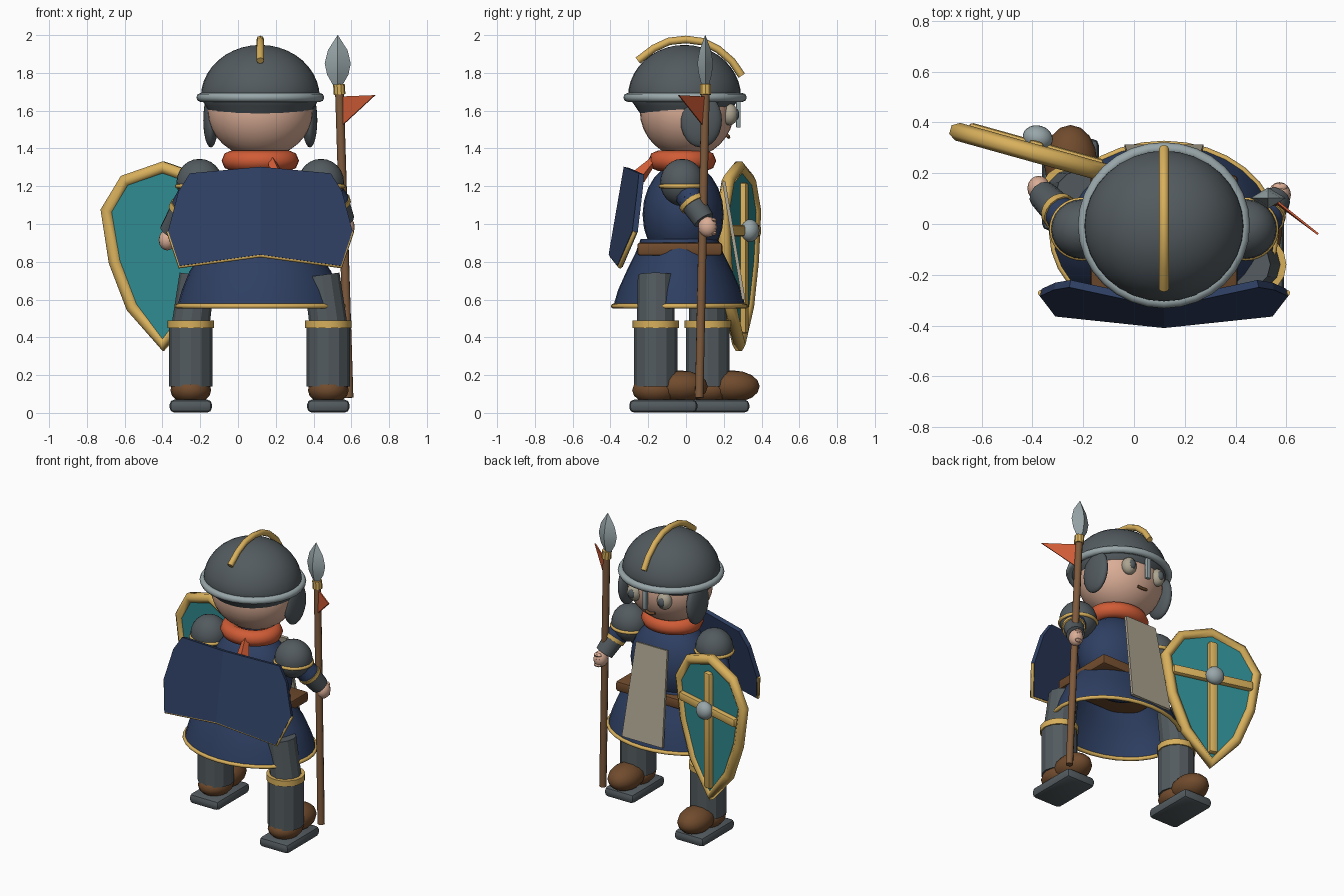
import bpy, bmesh, math
from mathutils import Vector

old = bpy.data.objects.get("Cube")
if old:
    bpy.data.objects.remove(old, do_unlink=True)

CX = 0.118  # body centre line


def material(name, *rgb):
    lin = [((c / 255 + 0.055) / 1.055) ** 2.4 for c in rgb] + [1]
    m = bpy.data.materials.new(name)
    m.use_nodes = True
    m.diffuse_color = lin
    m.node_tree.nodes["Principled BSDF"].inputs["Base Color"].default_value = lin
    return m


DARK = material("dark steel", 83, 91, 95)
STEEL = material("light steel", 152, 166, 169)
GOLD = material("gold", 216, 176, 92)
NAVY = material("navy cloth", 46, 63, 98)
TEAL = material("teal paint", 46, 138, 144)
RED = material("red cloth", 208, 92, 54)
SKIN = material("skin", 218, 173, 150)
BROWN = material("brown leather", 112, 75, 45)
WOOD = material("wood", 126, 90, 60)
BEIGE = material("beige cloth", 172, 164, 145)


def finish(name, bm, mat, angle=40):
    bmesh.ops.recalc_face_normals(bm, faces=bm.faces)
    me = bpy.data.meshes.new(name)
    bm.to_mesh(me)
    bm.free()
    me.materials.append(mat)
    for p in me.polygons:
        p.use_smooth = angle > 0
    me.set_sharp_from_angle(angle=math.radians(angle))
    ob = bpy.data.objects.new(name, me)
    bpy.context.collection.objects.link(ob)
    return ob


def ball(name, loc, size, mat, seg=24):
    bm = bmesh.new()
    bmesh.ops.create_uvsphere(bm, u_segments=seg, v_segments=seg // 2, radius=1)
    bmesh.ops.scale(bm, vec=size, verts=bm.verts)
    ob = finish(name, bm, mat)
    ob.location = loc
    return ob


def rod(name, a, b, r1, r2, mat, sides=12, angle=40):
    a, b = Vector(a), Vector(b)
    bm = bmesh.new()
    bmesh.ops.create_cone(bm, cap_ends=True, segments=sides, radius1=r1, radius2=r2, depth=(b - a).length)
    ob = finish(name, bm, mat, angle)
    ob.location = (a + b) / 2
    ob.rotation_euler = (b - a).to_track_quat("Z", "Y").to_euler()
    return ob


def box(name, loc, half, mat, bevel=0.0):
    bm = bmesh.new()
    bmesh.ops.create_cube(bm, size=2)
    bmesh.ops.scale(bm, vec=half, verts=bm.verts)
    if bevel:
        bmesh.ops.bevel(bm, geom=bm.edges[:], offset=bevel, segments=2, affect="EDGES", profile=0.5)
    ob = finish(name, bm, mat)
    ob.location = loc
    return ob


def tube(name, pts, r, mat, cyclic=False, res=2):
    cu = bpy.data.curves.new(name, "CURVE")
    cu.dimensions = "3D"
    cu.bevel_depth, cu.bevel_resolution, cu.use_fill_caps = r, res, True
    sp = cu.splines.new("POLY")
    sp.points.add(len(pts) - 1)
    for p, co in zip(sp.points, pts):
        p.co = (*co, 1)
    sp.use_cyclic_u = cyclic
    cu.materials.append(mat)
    ob = bpy.data.objects.new(name, cu)
    bpy.context.collection.objects.link(ob)
    return ob


def ring(name, loc, rx, ry, r, mat, n=32):
    turns = [math.tau * i / n for i in range(n)]
    return tube(name, [(loc[0] + rx * math.cos(t), loc[1] + ry * math.sin(t), loc[2]) for t in turns], r, mat, True)


def plate(name, polys, thick, mat):
    """Thin sheet from polygons, thickened around its middle."""
    bm = bmesh.new()
    for poly in polys:
        bm.faces.new([bm.verts.new(p) for p in poly])
    bmesh.ops.remove_doubles(bm, verts=bm.verts, dist=0.0001)
    ob = finish(name, bm, mat, 0)
    mod = ob.modifiers.new("thickness", "SOLIDIFY")
    mod.thickness, mod.offset = thick, 0
    return ob


def lathe(name, loc, rows, mat, n=32):
    """Stack of elliptical rings, each given as (rx, ry, z); open at the bottom."""
    bm = bmesh.new()
    loops = [[bm.verts.new((rx * math.cos(math.tau * i / n), ry * math.sin(math.tau * i / n), z))
              for i in range(n)] for rx, ry, z in rows]
    for lo, hi in zip(loops, loops[1:]):
        for i in range(n):
            j = (i + 1) % n
            bm.faces.new((lo[i], lo[j], hi[j], hi[i]))
    ob = finish(name, bm, mat)
    ob.location = loc
    return ob


# Legs and boots, one stepping forward
for side, x, y in (("right", 0.478, -0.16), ("left", -0.25, 0.115)):
    inward = -0.035 if x > 0 else 0.035
    box(side + "_sole", (x, y + 0.04, 0.036), (0.112, 0.18, 0.034), DARK, 0.025)
    ball(side + "_boot_heel", (x, y, 0.12), (0.108, 0.125, 0.075), BROWN, 16)
    ball(side + "_boot_toe", (x, y + 0.13, 0.14), (0.105, 0.145, 0.085), BROWN, 16)
    rod(side + "_greave", (x, y, 0.14), (x, y, 0.47), 0.115, 0.115, DARK, 12, 20)
    rod(side + "_knee_band", (x, y, 0.45), (x, y, 0.49), 0.122, 0.122, GOLD, 16)
    rod(side + "_thigh", (x, y, 0.47), (x + inward, y, 0.73), 0.1, 0.095, DARK, 12, 20)

# Tunic, skirt and belt
ball("torso", (CX, -0.015, 1.05), (0.28, 0.215, 0.28), NAVY)
lathe("skirt", (CX, -0.035, 0), [(0.44, 0.35, 0.565), (0.415, 0.325, 0.65), (0.375, 0.28, 0.75),
                                 (0.31, 0.235, 0.84), (0.26, 0.205, 0.92)], NAVY)
ring("skirt_hem", (CX, -0.035, 0.565), 0.44, 0.35, 0.013, GOLD)
box("belt", (CX, -0.033, 0.867), (0.29, 0.225, 0.035), BROWN, 0.015)
plate("front_tabard", [[(CX - 0.12, 0.2, 1.225), (CX + 0.12, 0.2, 1.225),
                        (CX + 0.155, 0.305, 0.6), (CX - 0.155, 0.305, 0.6)]], 0.018, BEIGE)

# Folded cape with trimmed lower edge
mid_top, mid_low = (CX, -0.315, 1.3), (CX, -0.395, 0.835)
edges = []
for s in (1, -1):
    edges.append([(CX + s * dx, y, z) for dx, y, z in
                  ((0.37, -0.235, 1.265), (0.43, -0.245, 1.17), (0.485, -0.27, 0.96), (0.425, -0.35, 0.775))])
plate("cape", [[mid_top, e[0], e[1], e[2], e[3], mid_low] for e in edges], 0.03, NAVY)
tube("cape_trim", [edges[0][2], edges[0][3], mid_low, edges[1][3], edges[1][2]], 0.012, GOLD)

# Scarf with a short tail
ring("scarf", (CX, -0.02, 1.335), 0.15, 0.125, 0.055, RED)
rod("scarf_tail", (CX + 0.06, -0.17, 1.34), (CX + 0.09, -0.25, 1.25), 0.02, 0.042, RED, 4, 0)

# Head and face
ball("head", (CX, 0.005, 1.6), (0.28, 0.25, 0.25), SKIN, 32)
for s, side in ((1, "right"), (-1, "left")):
    ball(side + "_eye", (CX + s * 0.115, 0.23, 1.58), (0.05, 0.045, 0.058), BEIGE, 16)
    ball(side + "_pupil", (CX + s * 0.115, 0.262, 1.58), (0.026, 0.02, 0.033), DARK, 12)
    ball(side + "_ear_guard", (CX + s * 0.262, 0.08, 1.55), (0.04, 0.11, 0.145), DARK)
tube("mouth", [(CX - 0.035, 0.22, 1.468), (CX, 0.226, 1.46), (CX + 0.035, 0.22, 1.468)], 0.009, BROWN)

# Helmet: dome, rim, crest, nose guard
dome = [(0.262, 0.235, 1.585), (0.29, 0.262, 1.625), (0.315, 0.295, 1.67)]
dome += [(0.315 * math.cos(t), 0.3 * math.cos(t), 1.67 + 0.278 * math.sin(t))
         for t in (math.pi / 2 * k / 10 for k in range(1, 11))]
dome[-1] = (0.001, 0.001, 1.948)
lathe("helmet", (CX, -0.008, 0), dome, DARK)
ring("helmet_rim", (CX, -0.005, 1.67), 0.315, 0.303, 0.024, STEEL)
crest = [(-0.255, 1.865), (-0.17, 1.93), (-0.09, 1.967), (0, 1.977), (0.09, 1.965),
         (0.17, 1.925), (0.245, 1.86), (0.295, 1.785)]
tube("helmet_crest", [(CX, y, z) for y, z in crest], 0.02, GOLD)
box("nose_guard", (CX, 0.277, 1.59), (0.016, 0.012, 0.08), STEEL, 0.005)

# Arms: shoulder, elbow, wrist, hand
arms = {"right": ((0.44, -0.02, 1.22), (0.52, 0.03, 1.12), (0.56, 0.095, 1.02), (0.573, 0.115, 0.985)),
        "left": ((-0.204, -0.02, 1.22), (-0.285, 0.04, 1.09), (-0.36, 0.115, 0.96), (-0.375, 0.14, 0.915))}
for side, (shoulder, elbow, wrist, hand) in arms.items():
    ball(side + "_pauldron", shoulder, (0.122, 0.117, 0.125), DARK)
    ring(side + "_pauldron_band", (shoulder[0], shoulder[1], 1.2), 0.118, 0.113, 0.012, GOLD)
    rod(side + "_upper_arm", shoulder, elbow, 0.08, 0.07, NAVY)
    ball(side + "_elbow", elbow, (0.07, 0.07, 0.07), NAVY, 16)
    rod(side + "_gauntlet", elbow, wrist, 0.068, 0.058, DARK)
    e, w = Vector(elbow), Vector(wrist)
    rod(side + "_gauntlet_band", e, e.lerp(w, 0.2), 0.076, 0.074, GOLD, 16)
    ball(side + "_hand", hand, (0.045, 0.05, 0.055), SKIN, 16)
for k in range(4):
    ball("right_finger", (0.575, 0.145, 1.02 - 0.023 * k), (0.03, 0.018, 0.013), SKIN, 8)

# Spear with leaf blade and pennant
rod("spear_shaft", (0.588, 0.07, 0.08), (0.537, 0.103, 1.7), 0.023, 0.023, WOOD, 10)
rod("spear_collar", (0.538, 0.103, 1.685), (0.534, 0.103, 1.74), 0.031, 0.031, GOLD, 10, 20)
blade = lathe("spear_blade", (0.528, 0.102, 0),
              [(0.022, 0.018, 1.73), (0.056, 0.034, 1.79), (0.069, 0.042, 1.85),
               (0.052, 0.03, 1.92), (0.001, 0.001, 2.0)], STEEL, 4)
plate("pennant", [[(0.55, 0.1, 1.675), (0.725, -0.04, 1.682), (0.55, 0.09, 1.52)]], 0.008, RED)

# Shield: built flat, then turned as one
half = [(0.21, 1.23), (0.31, 1.07), (0.265, 0.8), (0.17, 0.56)]
outline = [(0, 1.3)] + half + [(0, 0.36)] + [(-u, z) for u, z in reversed(half)]
outline = [(u, 0, z) for u, z in outline]
shield = [plate("shield_panel", [outline], 0.035, TEAL),
          tube("shield_rim", outline, 0.036, GOLD, True, 1)]
for part in shield:
    part.location = (-0.395, 0.28, 0)
turn = math.radians(-15.6)
for name, hu, z, hz in (("shield_upright", 0.03, 0.82, 0.4), ("shield_crossbar", 0.275, 0.965, 0.03)):
    shield.append(box(name, (-0.388, 0.303, z), (hu, 0.025, hz), GOLD, 0.015))
shield.append(ball("shield_boss", (-0.379, 0.338, 0.965), (0.06, 0.05, 0.06), STEEL))
for part in shield:
    part.rotation_euler.z = turn
